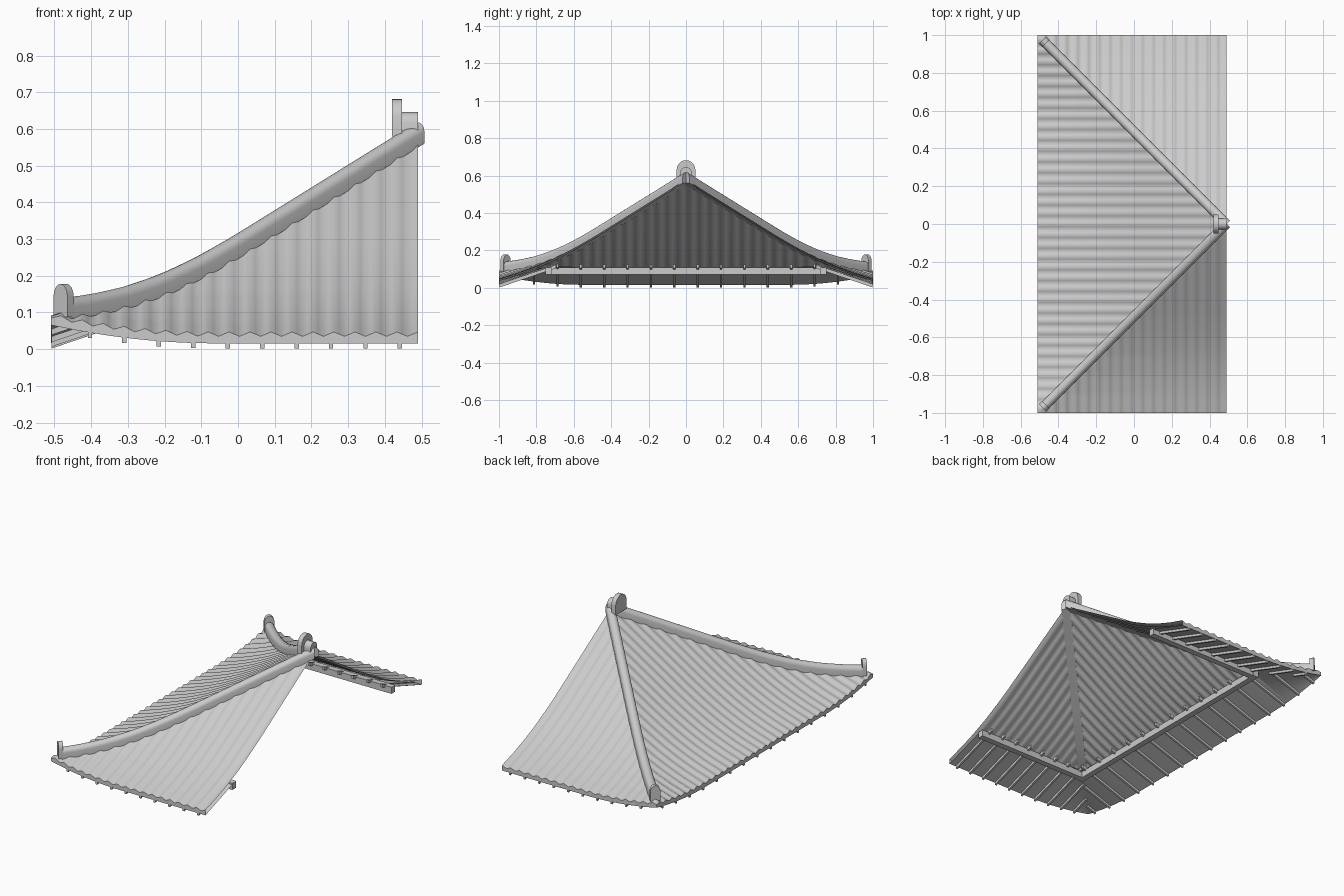
import bpy, bmesh, math
from mathutils import Vector

if "Cube" in bpy.data.objects:
    bpy.data.objects.remove(bpy.data.objects["Cube"])

APEX = 0.49           # x of the roof peak; d = distance from peak to eave (0..1)
PROFILE = [(0, .572), (.25, .417), (.5, .262), (.6, .205), (.7, .153),
           (.8, .109), (.9, .072), (1, .041)]
PERIOD = 2 / 35       # tile corrugation pitch


def slope(d):
    d = min(max(d, 0), 1)
    for (a, za), (b, zb) in zip(PROFILE, PROFILE[1:]):
        if d <= b:
            return za + (zb - za) * (d - a) / (b - a)
    return PROFILE[-1][1]


def lift(s):          # upturn towards the corners
    return 0.05 * (max(abs(s) - .55, 0) / .45) ** 2


def soffit(d, s):
    return 0.016 + .34 * (1 - d) + lift(s)


def west(s, d, z):
    return Vector((APEX - d, s, z))


def south(s, d, z):
    return Vector((APEX - s, -d, z))


def north(s, d, z):
    return Vector((APEX - s, d, z))


def finish(name, bm, angle=40):
    bmesh.ops.remove_doubles(bm, verts=bm.verts, dist=1e-5)
    bmesh.ops.recalc_face_normals(bm, faces=bm.faces)
    me = bpy.data.meshes.new(name)
    bm.to_mesh(me)
    bm.free()
    ob = bpy.data.objects.new(name, me)
    bpy.context.collection.objects.link(ob)
    bpy.ops.object.select_all(action='DESELECT')
    ob.select_set(True)
    bpy.context.view_layer.objects.active = ob
    bpy.ops.object.shade_smooth_by_angle(angle=math.radians(angle))
    return ob


def sweep(bm, path, side, section):
    """Sweep a (sideways, up) section along a path, with closed ends."""
    rings = [[bm.verts.new(p + side * a + Vector((0, 0, b))) for a, b in section]
             for p in path]
    n = len(section)
    for r, q in zip(rings, rings[1:]):
        for i in range(n):
            bm.faces.new((r[i], r[(i + 1) % n], q[(i + 1) % n], q[i]))
    bm.faces.new(rings[0])
    bm.faces.new(rings[-1][::-1])


def arch(w, low, high, n=8, rise=None):
    rise = rise or w / 2
    top = [(w / 2 * math.cos(math.pi * i / n),
            high - rise + rise * math.sin(math.pi * i / n)) for i in range(n + 1)]
    return [(w / 2, low)] + top + [(-w / 2, low)]


def box(w, low, high):
    return [(w / 2, low), (w / 2, high), (-w / 2, high), (-w / 2, low)]


# Corrugated tile surface with eave fascia and soffit
bm = bmesh.new()
ROWS = 20
for place, count, start in ((west, 140, -1), (south, 70, 0), (north, 70, 0)):
    cols = []
    for i in range(count + 1):
        s = start + i * PERIOD / 4
        a = abs(s)
        wave = .006 * math.cos(2 * math.pi * a / PERIOD)
        col = []
        for r in range(ROWS + 1):
            d = a + (1 - a) * r / ROWS
            col.append(place(s, d, slope(d) + lift(a) + wave))
        col.append(place(s, 1, soffit(1, a)))
        inner = max(.72, a)
        col.append(place(s, inner, soffit(inner, a)))
        cols.append([bm.verts.new(p) for p in col])
    for c, e in zip(cols, cols[1:]):
        for r in range(len(c) - 1):
            bm.faces.new((c[r], c[r + 1], e[r + 1], e[r]))
bmesh.ops.dissolve_degenerate(bm, dist=1e-5, edges=bm.edges)
finish("tiled_roof", bm, 60)

# Rafters under the eaves
bm = bmesh.new()
X, Y = Vector((1, 0, 0)), Vector((0, 1, 0))
for place, side, spots in (
        (west, Y, [-.9375 + .125 * i for i in range(16)]),
        (south, X, [.049 + .0938 * i for i in range(10)]),
        (north, X, [.049 + .0938 * i for i in range(10)])):
    for s in spots:
        path = [place(s, d, soffit(d, s)) for d in (max(.695, abs(s)), .998)]
        sweep(bm, path, side, box(.012, -.015, .004))
finish("eave_rafters", bm)

# Wall plate beams carrying the rafters
bm = bmesh.new()
D = .735
sweep(bm, [west(-D - .02, D, 0), west(D + .02, D, 0)], X, box(.035, .07, .108))
for place in (south, north):
    sweep(bm, [place(0, D, 0), place(D, D, 0)], Y, box(.035, .07, .108))
finish("wall_plates", bm)

# Hip ridges and their upright end tiles
for sign, label in ((-1, "front"), (1, "back")):
    side = Vector((1, sign, 0)).normalized()

    def hip(d, drop=0):
        return Vector((APEX - d, sign * d, slope(d) + lift(d) - drop))
    bm = bmesh.new()
    sweep(bm, [hip(.96 * i / 24) for i in range(25)], side,
          arch(.05, -.012, .046))
    finish(label + "_hip_ridge", bm)
    bm = bmesh.new()
    base = hip(.965)
    base.z = 0
    out = Vector((-1, sign, 0)).normalized()
    sweep(bm, [base - out * .012, base + out * .012], side,
          arch(.054, .088, .178, rise=.036))
    finish(label + "_hip_end_tile", bm)

# Peak ornament: round plate with a short ridge stub behind it
bm = bmesh.new()
sweep(bm, [Vector((.42, 0, 0)), Vector((.447, 0, 0))], Y, arch(.1, .58, .682, 10))
finish("peak_plate", bm)
bm = bmesh.new()
sweep(bm, [Vector((.445, 0, 0)), Vector((.49, 0, 0))], Y, arch(.06, .56, .646))
finish("peak_ridge_stub", bm)
